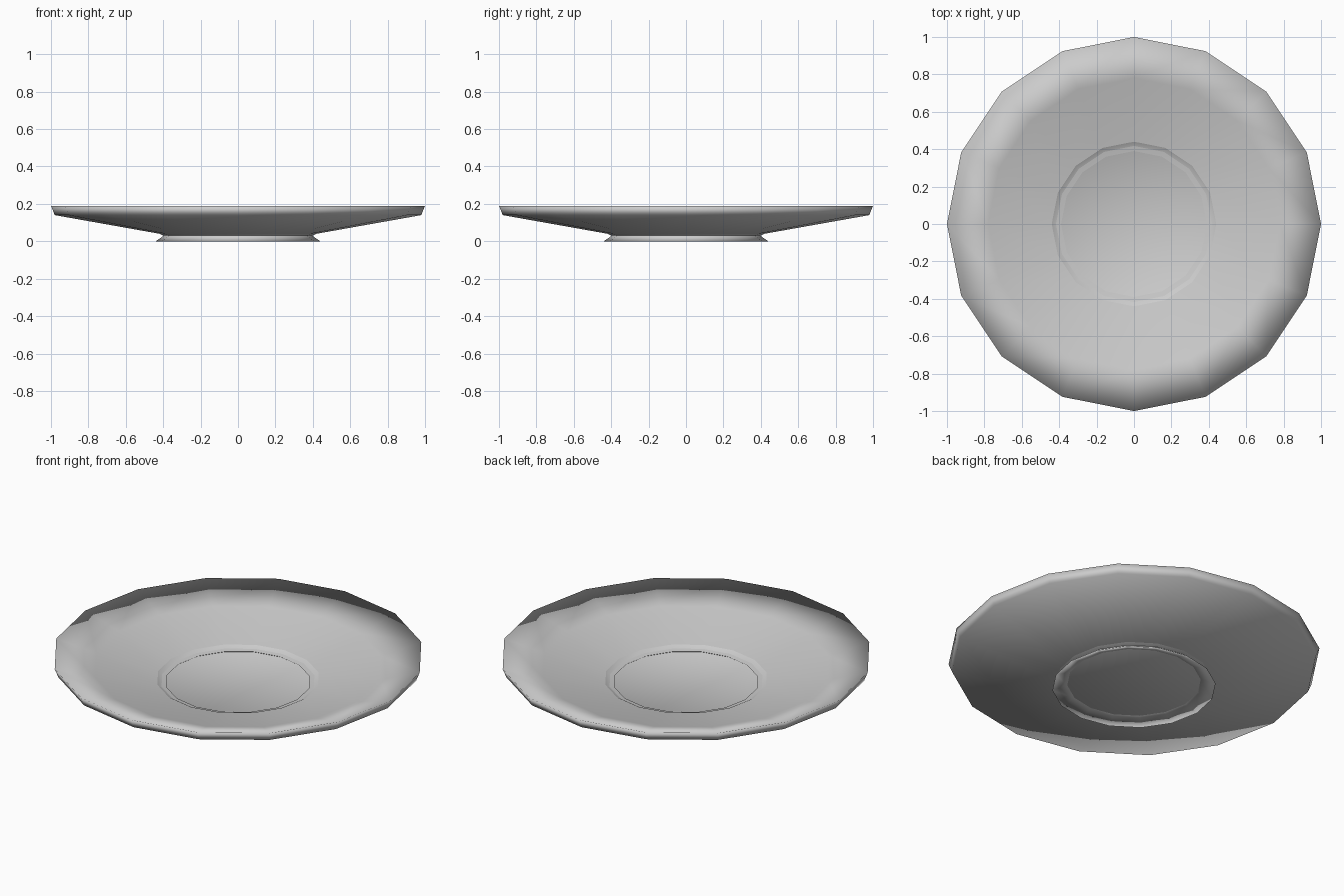
import bpy, bmesh, math

if "Cube" in bpy.data.objects:
    bpy.data.objects.remove(bpy.data.objects["Cube"])

SIDES = 16


def lathe(name, profile, cap=False):
    """Revolve (radius, z) points around z; optionally close the last ring with a flat disc."""
    bm = bmesh.new()
    rings = []
    for r, z in profile:
        rings.append([bm.verts.new((r * math.cos(2 * math.pi * i / SIDES),
                                    r * math.sin(2 * math.pi * i / SIDES), z))
                      for i in range(SIDES)])
    for a, b in zip(rings, rings[1:]):
        for i in range(SIDES):
            j = (i + 1) % SIDES
            bm.faces.new((a[i], a[j], b[j], b[i]))
    if cap:
        bm.faces.new(rings[-1])
    for f in bm.faces:
        f.smooth = True
    me = bpy.data.meshes.new(name)
    bm.to_mesh(me)
    bm.free()
    ob = bpy.data.objects.new(name, me)
    bpy.context.collection.objects.link(ob)
    return ob


# Dish: underside cone, upright rim, sloping top down to the well
lathe("saucer_dish", [(0.39, 0.035), (0.98, 0.14), (1.0, 0.19),
                      (0.78, 0.125), (0.44, 0.053)])

# Well: shallow step with a flat floor
lathe("saucer_well", [(0.44, 0.053), (0.40, 0.03)], cap=True)

# Foot: flared ring the saucer stands on
lathe("saucer_foot", [(0.36, 0.028), (0.44, 0.0), (0.39, 0.035)])
